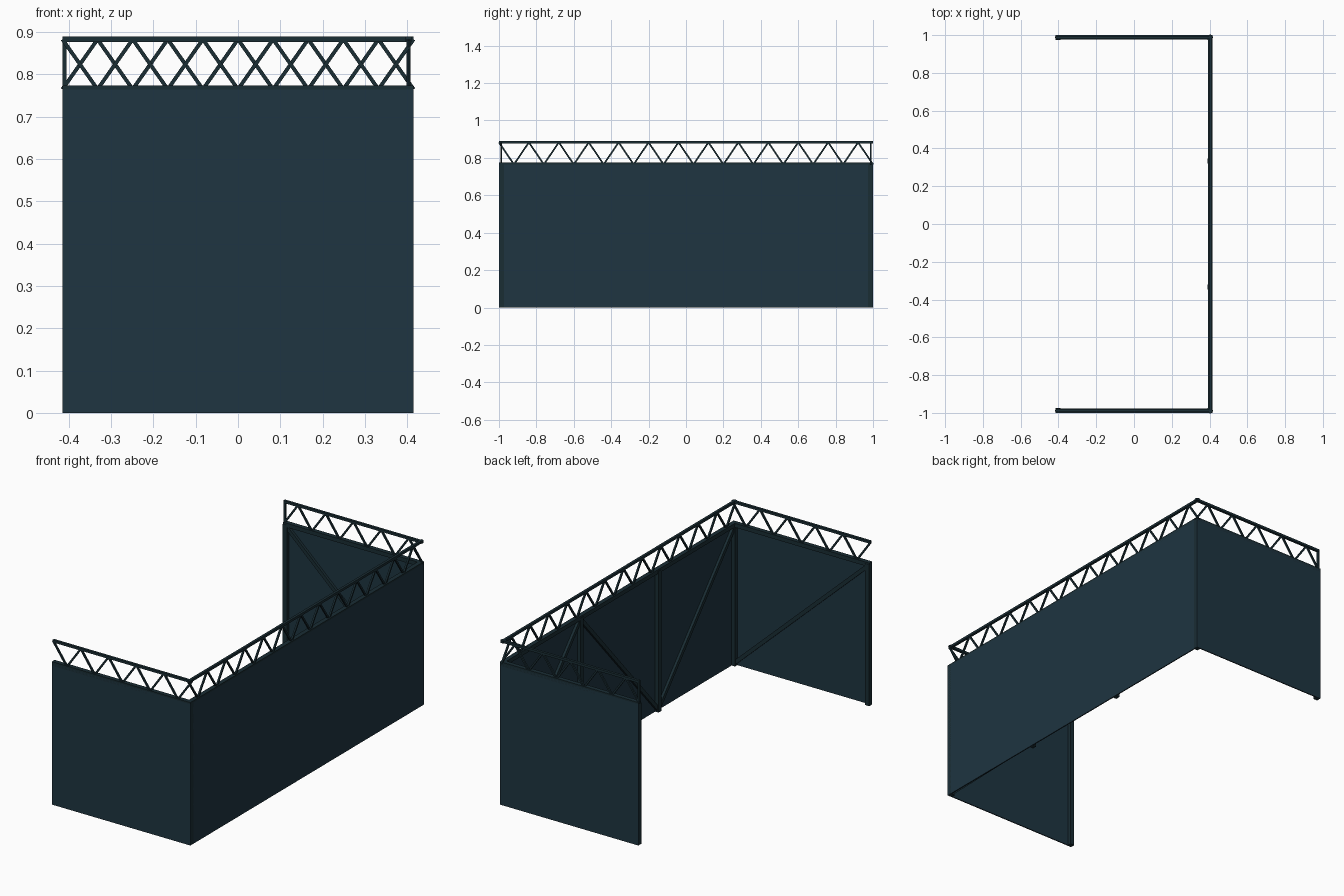
import bpy
from mathutils import Vector

if "Cube" in bpy.data.objects:
    bpy.data.objects.remove(bpy.data.objects["Cube"])

X, Y = 0.415, 1.0          # half extents of the plan
H, TOP = 0.765, 0.883      # panel height, top rail centre height
T = 0.006                  # panel thickness


def material(name, rgb):
    m = bpy.data.materials.new(name)
    m.diffuse_color = (*rgb, 1)
    m.use_nodes = True
    m.node_tree.nodes["Principled BSDF"].inputs["Base Color"].default_value = m.diffuse_color
    return m


panel_mat = material("dark_panel", (0.013, 0.035, 0.052))
frame_mat = material("dark_frame", (0.010, 0.026, 0.034))


def bar_geo(a, b, w, d, n):
    """Box beam from a to b, depth d along wall normal n, width w across."""
    a, b, n = Vector(a), Vector(b), Vector(n)
    s = (b - a).normalized().cross(n) * w / 2
    t = n * d / 2
    verts = [p + i * s + j * t for p in (a, b)
             for i, j in ((-1, -1), (1, -1), (1, 1), (-1, 1))]
    faces = [(0, 1, 2, 3), (7, 6, 5, 4), (0, 4, 5, 1),
             (1, 5, 6, 2), (2, 6, 7, 3), (3, 7, 4, 0)]
    return verts, faces


def bars(name, items, mat):
    verts, faces = [], []
    for item in items:
        v, f = bar_geo(*item)
        faces += [tuple(i + len(verts) for i in q) for q in f]
        verts += v
    me = bpy.data.meshes.new(name)
    me.from_pydata(verts, [], faces)
    me.materials.append(mat)
    ob = bpy.data.objects.new(name, me)
    bpy.context.collection.objects.link(ob)


def wall(name, start, end, normal, posts, braces, segments, top_first, end_post):
    """A clad wall: panel, inner posts and braces, lattice railing on top."""
    s, e, n = Vector(start), Vector(end), Vector(normal)
    length = (e - s).length

    def at(u, z, inset):
        p = s.lerp(e, u) - n * inset
        return (p.x, p.y, z)

    # cladding panel
    bars(name + "_panel", [(at(0, H / 2, T / 2), at(1, H / 2, T / 2), H, T, n)], panel_mat)
    # inner posts and diagonal braces
    edge = 0.0125 / length
    clamp = lambda u: min(max(u, edge), 1 - edge)
    bars(name + "_posts", [(at(clamp(u), 0, T + 0.010), at(clamp(u), H, T + 0.010), 0.025, 0.020, n)
                           for u in posts], frame_mat)
    bars(name + "_braces", [(at(clamp(u), zu, T + 0.008), at(clamp(v), zv, T + 0.008), 0.020, 0.014, n)
                            for u, zu, v, zv in braces], frame_mat)
    # lower and upper rails
    c = 0.012
    bars(name + "_lower_rail", [(at(0, H - 0.002, c), at(1, H - 0.002, c), 0.022, 0.024, n)], frame_mat)
    bars(name + "_upper_rail", [(at(0, TOP, c), at(1, TOP, c), 0.013, 0.014, n)], frame_mat)
    # zigzag lattice
    z = (TOP, H) if top_first else (H, TOP)
    lattice = [(at(i / segments, z[i % 2], c), at((i + 1) / segments, z[(i + 1) % 2], c),
                0.009, 0.009, n) for i in range(segments)]
    if end_post:
        p = 0.005 / length
        lattice.append((at(p, H, c), at(p, TOP, c), 0.010, 0.010, n))
    bars(name + "_lattice", lattice, frame_mat)


lo, hi = 0.01, H - 0.01
wall("front_wall", (-X, -Y, 0), (X, -Y, 0), (0, -1, 0), (0, 1),
     [(0, hi, 1, lo)], 10, True, False)
wall("back_wall", (-X, Y, 0), (X, Y, 0), (0, 1, 0), (0, 1),
     [(0, hi, 1, lo)], 10, False, True)
wall("side_wall", (X, -Y, 0), (X, Y, 0), (1, 0, 0), (0, 1 / 3, 2 / 3, 1),
     [(0, hi, 1 / 3, lo), (1 / 3, lo, 2 / 3, hi), (2 / 3, hi, 1, lo)], 25, True, False)
